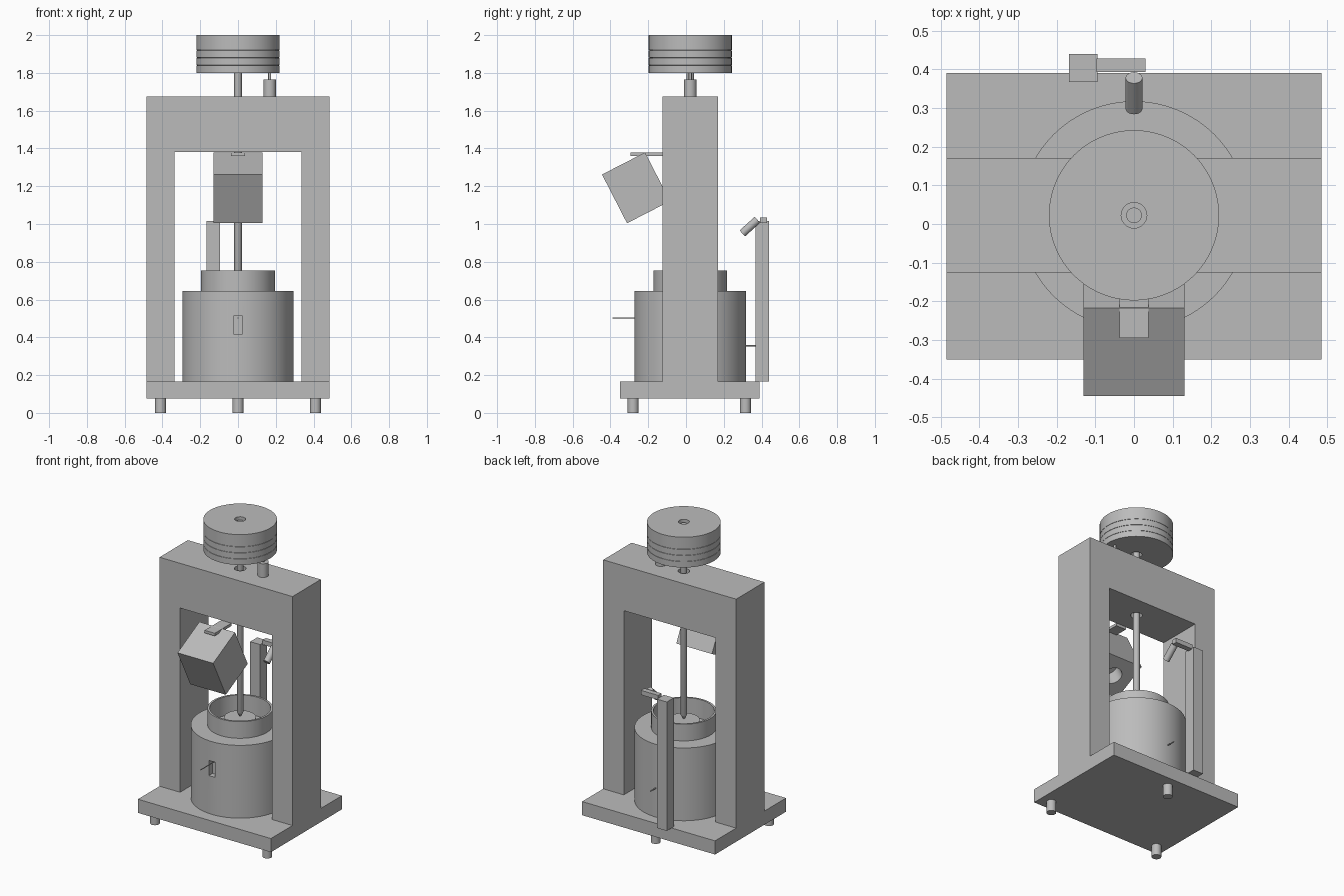
import bpy, bmesh, math
from mathutils import Vector, Matrix

cube = bpy.data.objects.get("Cube")
if cube:
    bpy.data.objects.remove(cube, do_unlink=True)

CY = 0.0225  # y of the machine's vertical axis
AXIS = Vector((0, CY, 0))

grey = bpy.data.materials.new("plain grey")
grey.use_nodes = True
grey.diffuse_color = (0.5, 0.5, 0.5, 1)
grey.node_tree.nodes["Principled BSDF"].inputs["Base Color"].default_value = grey.diffuse_color


def finish(name, bm, smooth=False):
    bmesh.ops.recalc_face_normals(bm, faces=bm.faces)
    mesh = bpy.data.meshes.new(name)
    bm.to_mesh(mesh)
    bm.free()
    mesh.materials.append(grey)
    ob = bpy.data.objects.new(name, mesh)
    bpy.context.collection.objects.link(ob)
    if smooth:
        smooth_shade(ob)
    return ob


def activate(ob):
    bpy.ops.object.select_all(action='DESELECT')
    ob.select_set(True)
    bpy.context.view_layer.objects.active = ob


def smooth_shade(ob):
    activate(ob)
    bpy.ops.object.shade_smooth_by_angle(angle=math.radians(30))


def box(name, x, y, z):
    """Box from its (min, max) range on each axis."""
    bm = bmesh.new()
    bmesh.ops.create_cube(bm, size=1)
    for v in bm.verts:
        v.co = [r[0] + (c + 0.5) * (r[1] - r[0]) for c, r in zip(v.co, (x, y, z))]
    return finish(name, bm)


def rod(name, start, end, radius, sides=40):
    """Cylinder between two points."""
    a, b = Vector(start), Vector(end)
    turn = (b - a).to_track_quat('Z', 'Y').to_matrix().to_4x4()
    bm = bmesh.new()
    bmesh.ops.create_cone(bm, cap_ends=True, segments=sides, radius1=radius, radius2=radius,
                          depth=(b - a).length, matrix=Matrix.Translation((a + b) / 2) @ turn)
    return finish(name, bm, True)


def lathe(name, profile, closed=False, steps=96):
    """Turn an (r, z) profile around the machine axis."""
    bm = bmesh.new()
    vs = [bm.verts.new((r, CY, z)) for r, z in profile]
    edges = [bm.edges.new(p) for p in zip(vs, vs[1:])]
    if closed:
        edges.append(bm.edges.new((vs[-1], vs[0])))
    bmesh.ops.spin(bm, geom=vs + edges, cent=AXIS, axis=(0, 0, 1),
                   angle=math.tau, steps=steps, use_duplicate=False)
    bmesh.ops.remove_doubles(bm, verts=bm.verts, dist=1e-5)
    return finish(name, bm, True)


def cut(ob, cutter):
    mod = ob.modifiers.new("cut", 'BOOLEAN')
    mod.operation = 'DIFFERENCE'
    mod.solver = 'EXACT'
    mod.object = cutter
    bpy.context.view_layer.update()
    activate(ob)
    bpy.ops.object.modifier_apply(modifier=mod.name)
    bpy.data.objects.remove(cutter, do_unlink=True)
    smooth_shade(ob)


# Base plate on three feet
box("base_plate", (-0.485, 0.485), (-0.35, 0.39), (0.075, 0.165))
for name, x, y in (("foot_front_right", -0.41, -0.28), ("foot_front_left", 0.41, -0.28),
                   ("foot_back", 0, 0.315)):
    rod(name, (x, y, 0), (x, y, 0.075), 0.029)

# Portal frame: one outline extruded in depth, with a guide hole in the beam
bm = bmesh.new()
half = [(0.335, 0.165), (0.485, 0.165), (0.485, 1.675)]
outline = [(0.335, 1.38)] + half
outline += [(-x, z) for x, z in reversed(outline)]
face = bm.faces.new([bm.verts.new((x, -0.125, z)) for x, z in outline])
ext = bmesh.ops.extrude_face_region(bm, geom=[face])
bmesh.ops.translate(bm, vec=(0, 0.295, 0),
                    verts=[g for g in ext["geom"] if isinstance(g, bmesh.types.BMVert)])
frame = finish("portal_frame", bm)
cut(frame, rod("guide_cutter", (0, CY, 1.3), (0, CY, 1.75), 0.035))

# Vessel with open cup on top, and a slot in the front
vessel = lathe("vessel", [(0, 0.165), (0.295, 0.165), (0.295, 0.645), (0.195, 0.645),
                          (0.195, 0.755), (0.182, 0.755), (0.182, 0.63), (0, 0.63)])
cut(vessel, box("slot_cutter", (-0.022, 0.022), (-0.4, -0.235), (0.415, 0.515)))
lathe("sample_disc", [(0, 0.63), (0.095, 0.63), (0.095, 0.695), (0, 0.695)], steps=64)
rod("front_needle", (0, -0.39, 0.503), (0, -0.23, 0.503), 0.003, 12)
rod("back_needle", (0, 0.305, 0.355), (0, 0.37, 0.355), 0.004, 12)

# Plunger rod with a pointed tip
lathe("plunger_rod", [(0, 0.69), (0.02, 0.73), (0.02, 1.985), (0, 1.985)], steps=40)

# Stacked weight with fine seams between its discs
R = 0.22
profile = [(0.033, 1.8), (R, 1.8)]
for z in (1.84, 1.88, 1.92):
    profile += [(R, z - 0.001), (R - 0.004, z), (R, z + 0.001)]
profile += [(R, 2.0), (0.033, 2.0)]
lathe("weight_stack", profile, closed=True)

# Stop pin on the beam
rod("stop_body", (0.168, CY, 1.675), (0.168, CY, 1.765), 0.033)
rod("stop_pin", (0.168, CY, 1.765), (0.168, CY, 1.8), 0.008, 20)

# Tilted camera housing with a round opening in its underside
housing = box("tilted_housing", (-0.13, 0.13), (-0.128, 0.128), (-0.145, 0.145))
cut(housing, rod("opening_cutter", (0, 0, -0.2), (0, 0, -0.05), 0.058, 48))
housing.location = (0, -0.2645, 1.1915)
housing.rotation_euler.x = math.radians(27.2)
box("housing_bracket", (-0.037, 0.037), (-0.295, -0.12), (1.36, 1.378))

# Back post with arm and angled sensor
box("back_post", (-0.168, -0.095), (0.367, 0.44), (0.165, 1.015))
box("sensor_arm", (-0.097, 0.03), (0.393, 0.428), (1.005, 1.035))
rod("angled_sensor", (0, 0.298, 0.95), (0, 0.378, 1.022), 0.0215)
